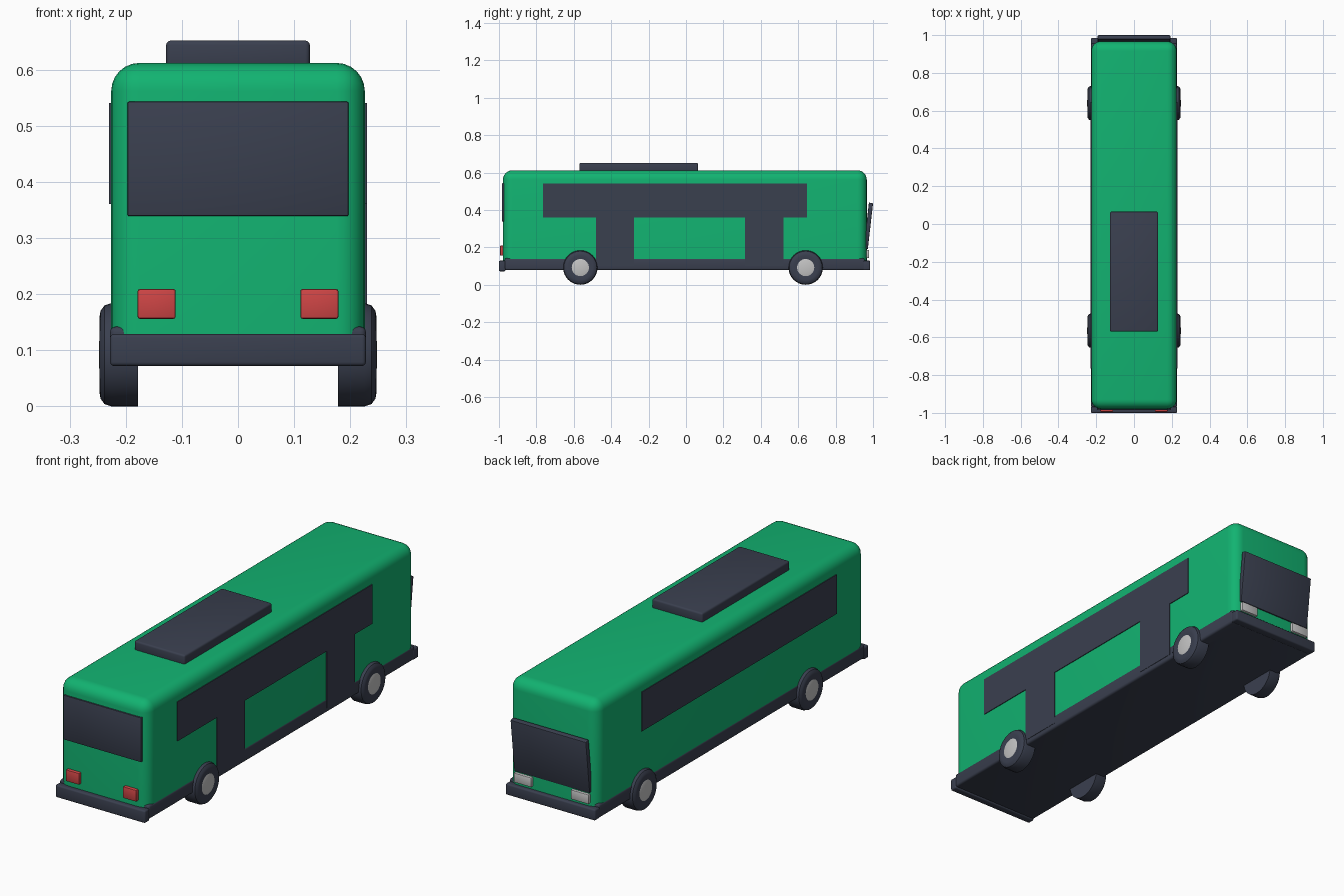
import bpy, bmesh, math
from mathutils import Matrix

if "Cube" in bpy.data.objects:
    bpy.data.objects.remove(bpy.data.objects["Cube"])


def material(name, rgb):
    m = bpy.data.materials.new(name)
    m.diffuse_color = (*rgb, 1)
    m.use_nodes = True
    m.node_tree.nodes["Principled BSDF"].inputs["Base Color"].default_value = m.diffuse_color
    return m


GREEN = material("green paint", (0.006, 0.45, 0.165))
DARK = material("dark slate", (0.042, 0.050, 0.078))
RED = material("red lens", (0.62, 0.06, 0.06))
SILVER = material("silver", (0.55, 0.55, 0.55))


def finish(bm, name, mat, bevel=0, segments=3):
    me = bpy.data.meshes.new(name)
    bmesh.ops.recalc_face_normals(bm, faces=bm.faces)
    bm.to_mesh(me)
    bm.free()
    me.materials.append(mat)
    ob = bpy.data.objects.new(name, me)
    bpy.context.collection.objects.link(ob)
    bpy.ops.object.select_all(action='DESELECT')
    ob.select_set(True)
    bpy.context.view_layer.objects.active = ob
    if bevel:
        mod = ob.modifiers.new("bevel", 'BEVEL')
        mod.width, mod.segments = bevel, segments
        mod.limit_method = 'ANGLE'
        bpy.ops.object.modifier_apply(modifier="bevel")
    bpy.ops.object.shade_smooth_by_angle(angle=math.radians(35))
    return ob


def box(name, mat, x, y, z, bevel=0, segments=3):
    bm = bmesh.new()
    bmesh.ops.create_cube(bm, size=1)
    for v in bm.verts:
        for i, (lo, hi) in enumerate((x, y, z)):
            v.co[i] = lo if v.co[i] < 0 else hi
    return finish(bm, name, mat, bevel, segments)


def prism(name, mat, outline, axis, lo, hi, bevel=0):
    """Extrude a flat outline (y, z) along x from lo to hi."""
    bm = bmesh.new()
    face = bm.faces.new([bm.verts.new((lo, a, b)) for a, b in outline])
    ext = bmesh.ops.extrude_face_region(bm, geom=[face])
    for g in ext["geom"]:
        if isinstance(g, bmesh.types.BMVert):
            g.co.x = hi
    return finish(bm, name, mat, bevel, 2)


def lathe(name, mat, profile, y, z, side):
    """Spin an (x, radius) profile about a wheel axle."""
    bm = bmesh.new()
    verts = [bm.verts.new((x, 0, r)) for x, r in profile]
    edges = [bm.edges.new(p) for p in zip(verts, verts[1:])]
    bmesh.ops.spin(bm, geom=verts + edges, axis=(1, 0, 0), cent=(0, 0, 0),
                   angle=math.tau, steps=32, use_duplicate=False)
    bmesh.ops.remove_doubles(bm, verts=bm.verts, dist=1e-5)
    bmesh.ops.transform(bm, verts=bm.verts, matrix=Matrix.Translation((0, y, z))
                        @ Matrix.Diagonal((side, 1, 1, 1)))
    return finish(bm, name, mat)


# Body shell: bevel every edge except those around the floor
bm = bmesh.new()
bmesh.ops.create_cube(bm, size=1)
for v in bm.verts:
    v.co = (v.co.x * 0.452, -0.006 + v.co.y * 1.945, 0.612 if v.co.z > 0 else 0.12)
edges = [e for e in bm.edges if max(v.co.z for v in e.verts) > 0.2]
bmesh.ops.bevel(bm, geom=edges, offset=0.05, segments=6, profile=0.5, affect='EDGES')
finish(bm, "body", GREEN)

# Underside skirt, bumpers and roof unit
box("skirt", DARK, (-0.228, 0.228), (-0.970, 0.956), (0.078, 0.142), 0.01)
box("rear_bumper", DARK, (-0.228, 0.228), (-1.0, -0.965), (0.072, 0.129), 0.007)
box("front_bumper", DARK, (-0.228, 0.228), (0.945, 0.985), (0.078, 0.129), 0.007)
box("roof_unit", DARK, (-0.128, 0.128), (-0.570, 0.065), (0.60, 0.652), 0.008)

# Side glass: a band on the left, a band with two doors on the right
Y0, Y1, TOP, SILL, FLOOR = -0.765, 0.647, 0.541, 0.361, 0.10
box("left_windows", DARK, (-0.2295, -0.22), (Y0, Y1), (SILL, TOP))
prism("right_windows_and_doors", DARK,
      [(Y0, TOP), (Y0, SILL), (-0.48, SILL), (-0.48, FLOOR), (-0.278, FLOOR),
       (-0.278, SILL), (0.316, SILL), (0.316, FLOOR), (0.52, FLOOR),
       (0.52, SILL), (Y1, SILL), (Y1, TOP)], 'X', 0.22, 0.2295)

# End glass: upright at one end, leaning outwards at the other
box("rear_window", DARK, (-0.197, 0.197), (-0.985, -0.97), (0.339, 0.543), 0.003, 2)
prism("windshield", DARK,
      [(0.950, 0.192), (0.972, 0.190), (1.0, 0.435), (0.978, 0.440)],
      'X', -0.192, 0.192, 0.004)

# Lamps and wheels on both sides
for s, side in ((1, "right"), (-1, "left")):
    box(side + "_tail_lamp", RED, sorted((s * 0.111, s * 0.179)),
        (-0.994, -0.965), (0.156, 0.209), 0.004, 2)
    box(side + "_head_lamp", SILVER, sorted((s * 0.10, s * 0.19)),
        (0.95, 0.979), (0.142, 0.186), 0.004, 2)
    for y, end in ((-0.565, "rear"), (0.64, "front")):
        lathe(f"{side}_{end}_tyre", DARK,
              [(0.178, 0), (0.178, 0.092), (0.226, 0.092), (0.238, 0.088),
               (0.245, 0.078), (0.247, 0.066), (0.244, 0.046), (0.238, 0)],
              y, 0.092, s)
        lathe(f"{side}_{end}_hub", SILVER,
              [(0.236, 0.046), (0.244, 0.046), (0.247, 0.034), (0.248, 0)],
              y, 0.092, s)
